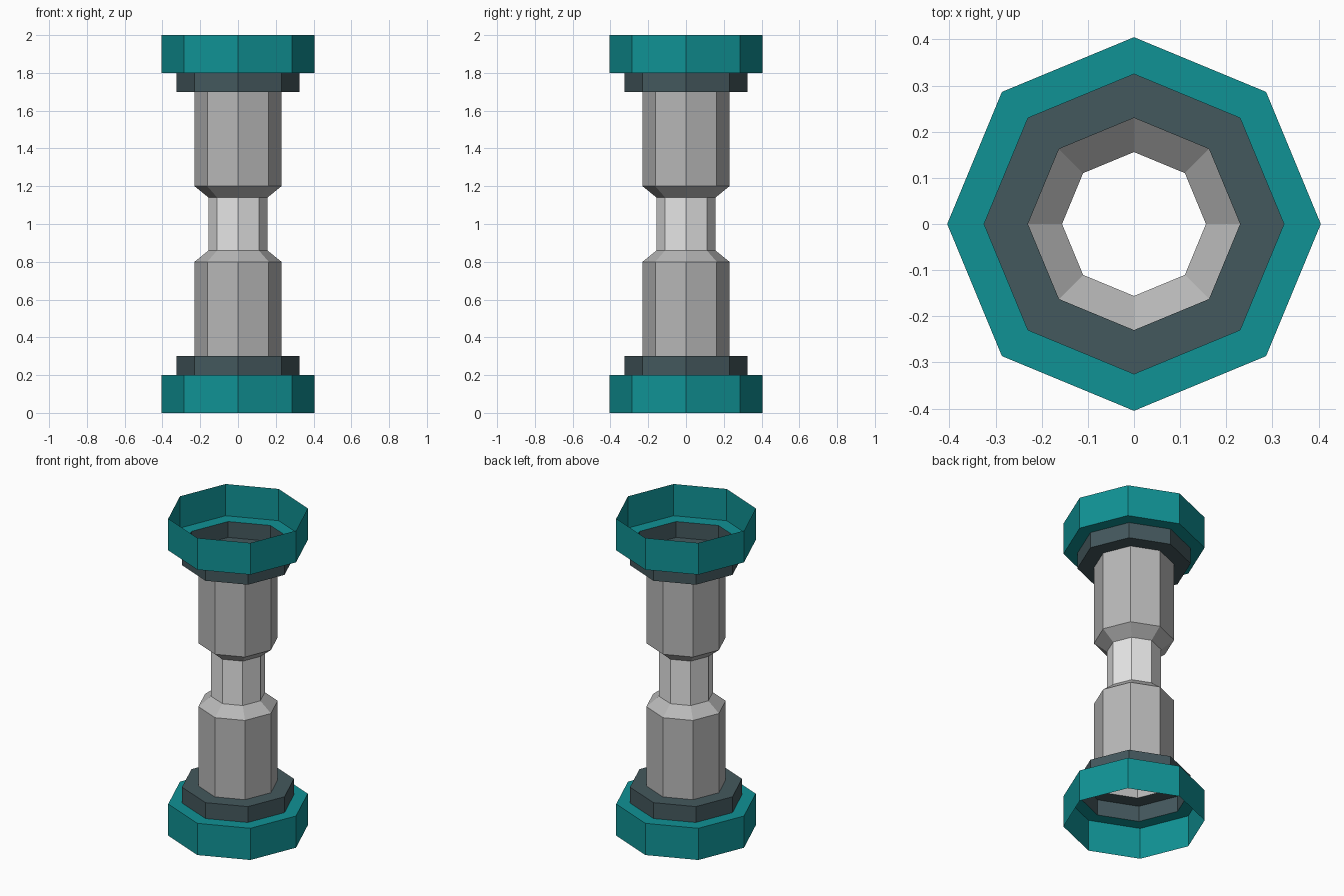
import bpy, bmesh, math

if "Cube" in bpy.data.objects:
    bpy.data.objects.remove(bpy.data.objects["Cube"])

SIDES = 8


def srgb(r, g, b):
    def lin(c):
        c /= 255
        return c / 12.92 if c <= 0.04045 else ((c + 0.055) / 1.055) ** 2.4
    return (lin(r), lin(g), lin(b), 1.0)


def material(name, rgb):
    m = bpy.data.materials.new(name)
    m.diffuse_color = srgb(*rgb)
    m.use_nodes = True
    m.node_tree.nodes["Principled BSDF"].inputs["Base Color"].default_value = m.diffuse_color
    return m


TEAL = material("teal", (16, 146, 149))
SLATE = material("dark slate", (68, 88, 93))
GREY = material("mid grey", (184, 184, 184))
LIGHT = material("light grey", (230, 230, 230))


def octagon_shell(name, profile, mat):
    """Open eight-sided shell swept from (radius, z) points given bottom to top."""
    bm = bmesh.new()
    rings = []
    for r, z in profile:
        rings.append([bm.verts.new((r * math.cos(math.tau * i / SIDES),
                                    r * math.sin(math.tau * i / SIDES), z))
                      for i in range(SIDES)])
    for a, b in zip(rings, rings[1:]):
        for i in range(SIDES):
            j = (i + 1) % SIDES
            bm.faces.new((a[i], a[j], b[j], b[i]))
    mesh = bpy.data.meshes.new(name)
    bm.to_mesh(mesh)
    bm.free()
    mesh.materials.append(mat)
    ob = bpy.data.objects.new(name, mesh)
    bpy.context.collection.objects.link(ob)
    return ob


# Lower half profiles, repeated upside down for the upper half
PARTS = [
    ("rim", [(0.405, 0.0), (0.405, 0.2), (0.325, 0.2)], TEAL),
    ("collar", [(0.325, 0.2), (0.325, 0.3), (0.23, 0.3)], SLATE),
    ("tube", [(0.23, 0.3), (0.23, 0.8), (0.156, 0.86)], GREY),
]
for part, profile, mat in PARTS:
    octagon_shell("lower_" + part, profile, mat)
    octagon_shell("upper_" + part, [(r, 2 - z) for r, z in reversed(profile)], mat)

# Narrow waist joining the halves
octagon_shell("waist", [(0.156, 0.86), (0.156, 1.14)], LIGHT)
